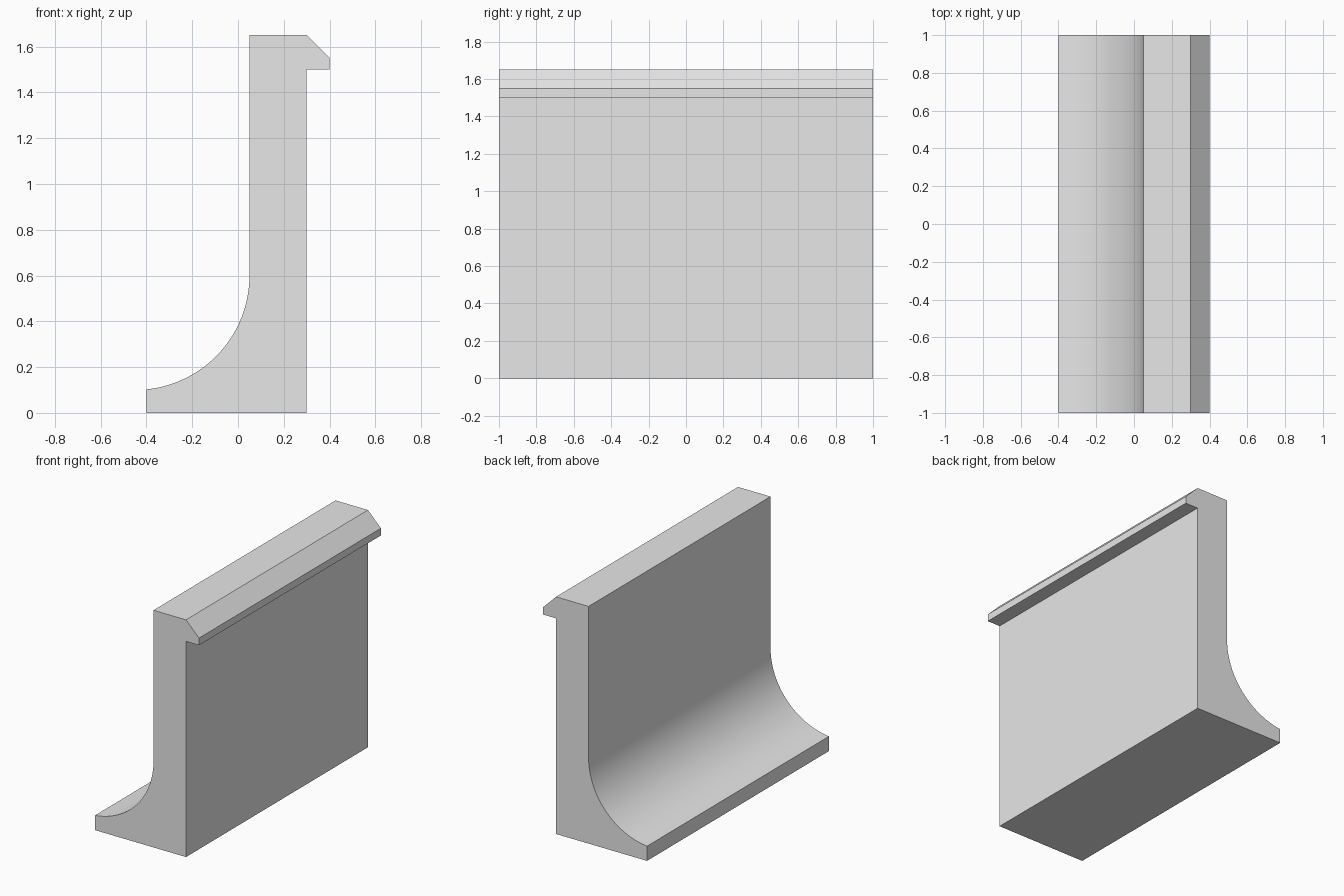
import bpy
import bmesh
import math

cube = bpy.data.objects.get("Cube")
if cube:
    bpy.data.objects.remove(cube, do_unlink=True)

LENGTH = 2.0
RADIUS = 0.5
ARC_STEPS = 24

# Plain grey material
grey = bpy.data.materials.new("plain_grey")
grey.use_nodes = True
color = (0.8, 0.8, 0.8, 1.0)
grey.diffuse_color = color
grey.node_tree.nodes["Principled BSDF"].inputs["Base Color"].default_value = color

# Cross-section: foot, upright back and chamfered hook lip
profile = [(-0.4, 0.0), (0.3, 0.0), (0.3, 1.5), (0.4, 1.5),
           (0.4, 1.55), (0.3, 1.65), (0.05, 1.65)]

# Concave sweep from the upright down to the toe
center_x, center_z = 0.05 - RADIUS, 0.6
end_angle = math.acos((-0.4 - center_x) / RADIUS)
for i in range(ARC_STEPS + 1):
    a = end_angle * i / ARC_STEPS
    profile.append((center_x + RADIUS * math.cos(a),
                    center_z - RADIUS * math.sin(a)))

# Extrude the cross-section along the length
bm = bmesh.new()
verts = [bm.verts.new((x, -LENGTH / 2, z)) for x, z in profile]
face = bm.faces.new(verts)
result = bmesh.ops.extrude_face_region(bm, geom=[face], use_keep_orig=True)
moved = [g for g in result["geom"] if isinstance(g, bmesh.types.BMVert)]
bmesh.ops.translate(bm, verts=moved, vec=(0, LENGTH, 0))
bmesh.ops.recalc_face_normals(bm, faces=bm.faces)

mesh = bpy.data.meshes.new("curved_wall_block")
bm.to_mesh(mesh)
bm.free()
mesh.materials.append(grey)
wall = bpy.data.objects.new("curved_wall_block", mesh)
bpy.context.collection.objects.link(wall)

# Smooth the sweep, keep the corners crisp
bpy.ops.object.select_all(action="DESELECT")
wall.select_set(True)
bpy.context.view_layer.objects.active = wall
bpy.ops.object.shade_smooth_by_angle(angle=math.radians(30))
